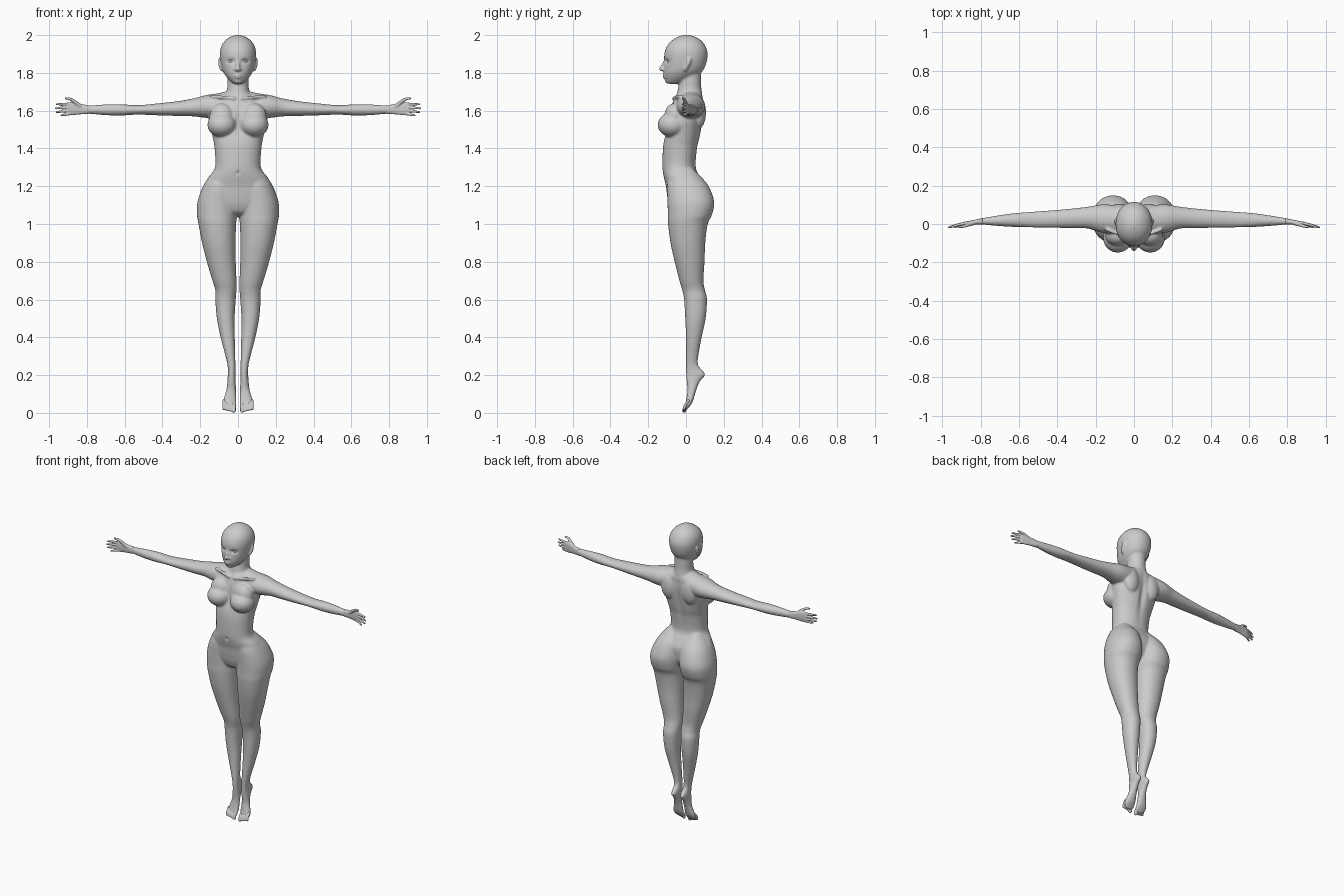
import bpy, bmesh, math
from mathutils import Vector, Matrix


def catmull(rows, sub=4):
    """Smoothly interpolate rows of numbers."""
    out = []
    for i in range(len(rows) - 1):
        p = [rows[max(0, min(len(rows) - 1, i + k))] for k in (-1, 0, 1, 2)]
        for s in range(sub):
            t = s / sub
            out.append([0.5 * (2 * b + (c - a) * t + (2 * a - 5 * b + 4 * c - d) * t * t
                               + (3 * b - a - 3 * c + d) * t ** 3) for a, b, c, d in zip(*p)])
    return out + [list(rows[-1])]


def loft(bm, rows, axis='z', side=1, power=2.0, seg=40):
    """Skin oval rings; row = (position, a_min, a_max, b_min, b_max)."""
    rings = []
    for t, a0, a1, b0, b1 in catmull(rows):
        ring = []
        for k in range(seg):
            u = 2 * math.pi * k / seg
            c, s = math.cos(u), math.sin(u)
            a = (a0 + a1) / 2 + (a1 - a0) / 2 * math.copysign(abs(c) ** (2 / power), c)
            b = (b0 + b1) / 2 + (b1 - b0) / 2 * math.copysign(abs(s) ** (2 / power), s)
            co = (a, b, t) if axis == 'z' else (t, a, b)
            ring.append(bm.verts.new((co[0] * side, co[1], co[2])))
        rings.append(ring)
    for r, q in zip(rings, rings[1:]):
        for k in range(seg):
            bm.faces.new((r[k], r[(k + 1) % seg], q[(k + 1) % seg], q[k]))
    bm.faces.new(rings[0])
    bm.faces.new(rings[-1])


def ball(bm, c, r, side=1, seg=24):
    m = Matrix.Translation((c[0] * side, c[1], c[2])) @ Matrix.Diagonal((*r, 1))
    bmesh.ops.create_uvsphere(bm, u_segments=seg, v_segments=seg // 2, radius=1, matrix=m)


def chain(bm, pts, side=1):
    """Row of overlapping balls through points (x, y, z, radius)."""
    for p in catmull(pts, 8):
        ball(bm, p[:3], (p[3],) * 3, side, 12)


def fuse(name, bm, voxel, smooth):
    """Turn overlapping pieces into one smooth skin."""
    bmesh.ops.recalc_face_normals(bm, faces=bm.faces)
    me = bpy.data.meshes.new(name)
    bm.to_mesh(me)
    bm.free()
    ob = bpy.data.objects.new(name, me)
    bpy.context.collection.objects.link(ob)
    bpy.context.view_layer.objects.active = ob
    if voxel:
        m = ob.modifiers.new("fuse", 'REMESH')
        m.mode, m.voxel_size = 'VOXEL', voxel
        bpy.ops.object.modifier_apply(modifier=m.name)
        m = ob.modifiers.new("soften", 'SMOOTH')
        m.factor, m.iterations = 0.5, smooth
        bpy.ops.object.modifier_apply(modifier=m.name)
    for p in ob.data.polygons:
        p.use_smooth = True
    return ob


def push(ob, c, r, d):
    """Sculpt both sides: soft displacement d around c with radii r."""
    for v in ob.data.vertices:
        q = v.co
        e = ((abs(q.x) - c[0]) / r[0]) ** 2 + ((q.y - c[1]) / r[1]) ** 2 + ((q.z - c[2]) / r[2]) ** 2
        if e < 6:
            q.y += d * math.exp(-e)


def sym(rows):
    return [(z, -w, w, f, b) for z, w, f, b in rows]


body = bmesh.new()
# torso
loft(body, sym([
    (1.70, .05, -.04, .08), (1.67, .10, -.06, .09), (1.64, .13, -.072, .092),
    (1.60, .15, -.085, .094), (1.55, .155, -.095, .09), (1.50, .143, -.102, .082),
    (1.45, .132, -.115, .072), (1.40, .124, -.122, .06), (1.30, .121, -.125, .052),
    (1.25, .155, -.118, .075), (1.20, .184, -.106, .10), (1.15, .195, -.1, .10),
    (1.10, .18, -.09, .09), (1.06, .10, -.07, .06), (1.04, .04, -.03, .03)]), power=2.2)
# neck
loft(body, sym([(1.62, .075, -.06, .09), (1.68, .066, -.05, .088), (1.72, .057, -.042, .082),
                (1.76, .056, -.035, .08), (1.84, .055, -.03, .08)]))
# head
loft(body, sym([
    (1.742, .018, -.095, -.05), (1.752, .036, -.105, -.01), (1.78, .062, -.116, .05),
    (1.81, .080, -.118, .088), (1.85, .091, -.115, .107), (1.90, .096, -.115, .115),
    (1.94, .089, -.102, .104), (1.97, .069, -.077, .082), (1.99, .042, -.045, .052),
    (2.001, .012, -.012, .018)]), power=2.1)
# nose, lips, chin
chain(body, [(0, -.108, 1.865, .010), (0, -.122, 1.84, .010), (0, -.132, 1.82, .012)])
ball(body, (0, -.113, 1.787), (.020, .012, .006))
ball(body, (0, -.111, 1.775), (.018, .012, .006))
ball(body, (0, -.095, 1.756), (.022, .016, .013))

for s in (1, -1):
    ball(body, (.012, -.118, 1.818), (.009, .012, .007), s)
    # ear
    chain(body, [(.088, -.006, 1.815, .008), (.095, .010, 1.845, .011), (.096, .018, 1.87, .010)], s)
    # bust
    ball(body, (.085, -.072, 1.525), (.077, .078, .066), s)
    ball(body, (.085, -.06, 1.57), (.066, .055, .07), s)
    # shoulder blade
    ball(body, (.078, .068, 1.59), (.055, .038, .085), s)
    # collar bone
    chain(body, [(.02, -.066, 1.665, .009), (.08, -.052, 1.672, .009), (.14, -.03, 1.675, .009)], s)
    # arm
    loft(body, [
        (.03, -.03, .085, 1.58, 1.71), (.10, -.05, .098, 1.56, 1.693), (.17, -.045, .102, 1.562, 1.682),
        (.24, -.024, .09, 1.57, 1.664), (.32, -.021, .081, 1.572, 1.65), (.42, -.02, .072, 1.575, 1.639),
        (.53, -.018, .064, 1.579, 1.629), (.62, -.016, .057, 1.574, 1.634), (.70, -.011, .046, 1.576, 1.633),
        (.78, -.004, .033, 1.583, 1.628), (.83, -.001, .023, 1.584, 1.63)], axis='x', side=s)
    # leg with buttock and pointed foot
    loft(body, [
        (1.30, .05, .11, -.06, .03), (1.25, .015, .152, -.09, .08), (1.20, .004, .185, -.10, .12),
        (1.12, .002, .214, -.098, .149), (1.05, .004, .217, -.096, .138), (1.0, .01, .209, -.095, .115),
        (.90, .013, .19, -.082, .102), (.80, .012, .165, -.06, .098), (.70, .008, .135, -.035, .092),
        (.65, .008, .12, -.02, .10), (.60, .012, .12, -.01, .111), (.50, .018, .112, -.004, .104),
        (.40, .017, .092, 0, .083), (.30, .015, .066, 0, .065), (.25, .013, .055, 0, .066),
        (.205, .012, .054, 0, .102), (.17, .012, .056, .003, .076), (.12, .011, .062, .008, .054),
        (.06, .008, .08, -.001, .036), (.03, .01, .077, -.009, .016), (.017, .015, .06, -.01, .004)],
        side=s, power=2.15)
body = fuse("body", body, .006, 5)

# sculpted hollows: eye sockets, spine, breastbone, navel
push(body, (.038, -.11, 1.862), (.02, .04, .011), .013)
push(body, (0, .09, 1.50), (.02, .05, .13), -.012)
push(body, (0, -.11, 1.54), (.012, .05, .06), .012)
push(body, (0, -.12, 1.27), (.008, .03, .01), .008)

hands = bmesh.new()
for s in (1, -1):
    # palm
    loft(hands, [(.79, -.003, .031, 1.583, 1.628), (.84, -.003, .020, 1.58, 1.637),
                 (.875, -.006, .014, 1.576, 1.645), (.905, -.010, .008, 1.579, 1.643)],
         axis='x', side=s, power=2.4, seg=24)
    # fingers
    for z, tx, tz in ((1.584, .935, 1.575), (1.602, .960, 1.592), (1.619, .966, 1.612), (1.635, .960, 1.634)):
        chain(hands, [(.89, .001, z, .0085), ((.89 + tx) / 2, -.006, (z + tz) / 2, .0075),
                      (tx, -.018, tz, .0055)], s)
    # thumb
    chain(hands, [(.835, .006, 1.622, .012), (.865, -.004, 1.647, .010), (.89, -.012, 1.662, .008),
                  (.912, -.016, 1.665, .006)], s)
fuse("hands", hands, .003, 3)

toes = bmesh.new()
for s in (1, -1):
    for i in range(5):
        x, r, z = .022 + .0125 * i + (.003 if i else 0), .008 if i else .011, .011 + .003 * i
        chain(toes, [(x, .012, z + .04, r), (x, -.004, z + .018, r), (x, -.010, z, r)], s)
fuse("toes", toes, .0025, 2)

eyes = bmesh.new()
for s in (1, -1):
    ball(eyes, (.038, -.083, 1.861), (.016, .0155, .010), s)
fuse("eyes", eyes, 0, 0)
